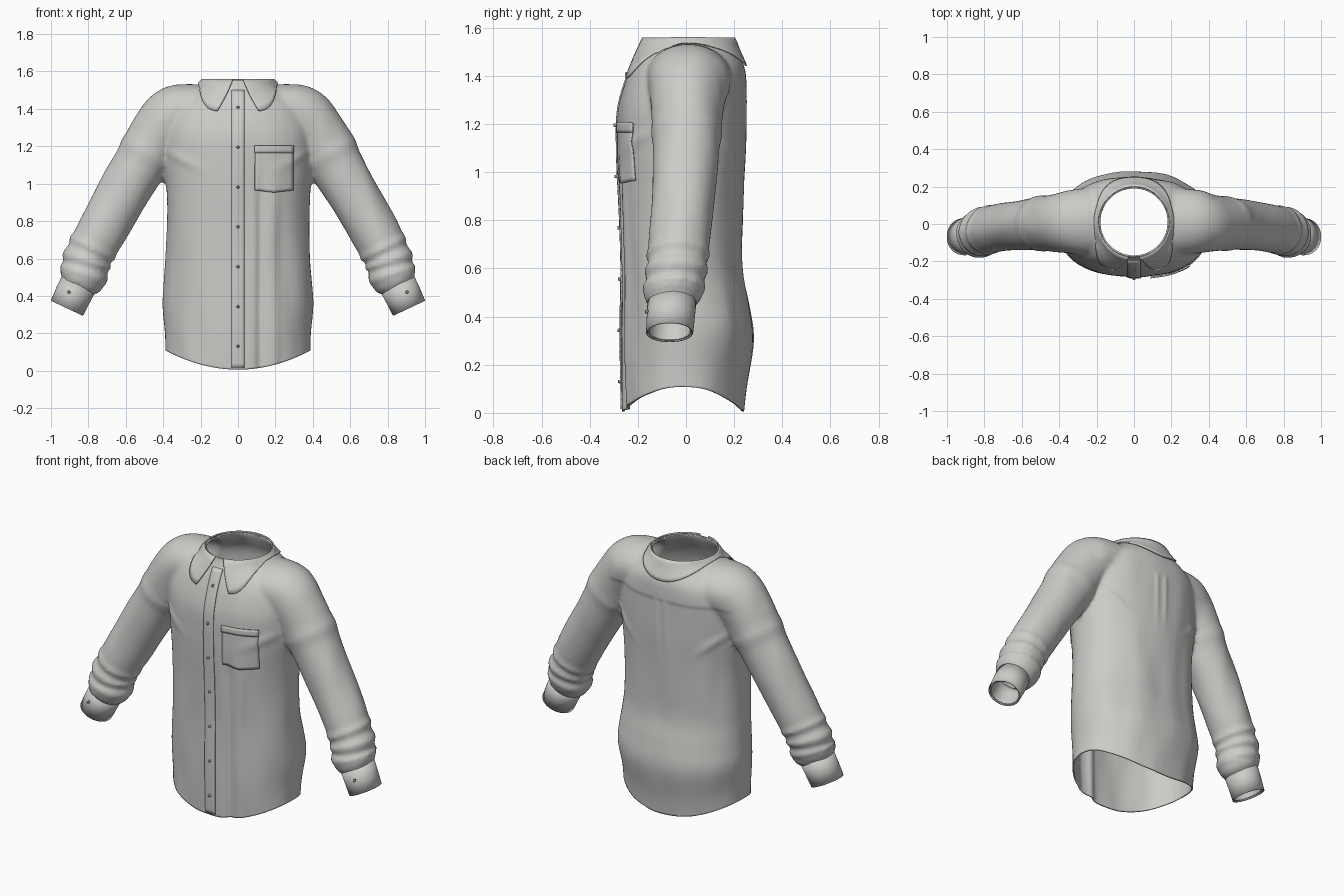
import bpy, bmesh, math
from mathutils import Vector, noise
from mathutils.bvhtree import BVHTree

cube = bpy.data.objects.get("Cube")
if cube:
    bpy.data.objects.remove(cube)


def material(name, rgb):
    m = bpy.data.materials.new(name)
    m.use_nodes = True
    m.diffuse_color = (*rgb, 1)
    m.node_tree.nodes["Principled BSDF"].inputs["Base Color"].default_value = (*rgb, 1)
    return m


FABRIC = material("grey fabric", (0.6, 0.6, 0.58))
BUTTON = material("button grey", (0.3, 0.3, 0.29))


def add(name, bm, mat, thickness=0, offset=-1):
    me = bpy.data.meshes.new(name)
    bm.to_mesh(me)
    bm.free()
    me.materials.clear()
    me.materials.append(mat)
    me.shade_smooth()
    ob = bpy.data.objects.new(name, me)
    bpy.context.collection.objects.link(ob)
    if thickness:
        s = ob.modifiers.new("thickness", "SOLIDIFY")
        s.thickness, s.offset = thickness, offset
    return ob


def spline(pts, steps):
    """Catmull-Rom through tuples of any length."""
    out = []
    for i in range(len(pts) - 1):
        a, b, c, d = (pts[min(max(i + k, 0), len(pts) - 1)] for k in (-1, 0, 1, 2))
        for s in range(steps):
            t = s / steps
            out.append([0.5 * (2 * q + (r - p) * t + (2 * p - 5 * q + 4 * r - w) * t * t
                               + (3 * q - p - 3 * r + w) * t ** 3)
                        for p, q, r, w in zip(a, b, c, d)])
    return out + [list(pts[-1])]


def loft(bm, rings, closed=True, caps=False):
    rows = [[bm.verts.new(p) for p in ring] for ring in rings]
    n = len(rows[0])
    for a, b in zip(rows, rows[1:]):
        for i in range(n if closed else n - 1):
            j = (i + 1) % n
            bm.faces.new((a[i], a[j], b[j], b[i]))
    if caps:
        bm.faces.new(rows[0])
        bm.faces.new(rows[-1])
    bmesh.ops.recalc_face_normals(bm, faces=bm.faces)


def bump(v, centre, width):
    return math.exp(-((v - centre) / width) ** 2)


def ramp(v, lo, hi):
    t = min(max((v - lo) / (hi - lo), 0), 1)
    return t * t * (3 - 2 * t)


ANGLES = [math.tau * i / 48 for i in range(48)]


def power(v, e):
    return math.copysign(abs(v) ** e, v)


# Torso sections: height, half width, front y, back y
TORSO = [(-0.1, .385, -.262, .23), (0.1, .388, -.267, .25), (0.3, .402, -.27, .283),
         (0.45, .397, -.27, .265), (0.6, .386, -.27, .238), (0.8, .38, -.275, .237),
         (0.95, .385, -.28, .24), (1.1, .40, -.283, .245), (1.25, .405, -.28, .246),
         (1.36, .385, -.255, .246), (1.44, .33, -.225, .238), (1.5, .25, -.195, .215),
         (1.55, .186, -.176, .198), (1.64, .184, -.174, .196)]


def torso_ring(z, w, front, back):
    e = 0.9 + 0.1 * ramp(z, 1.4, 1.54)
    mid, half = (front + back) / 2, (back - front) / 2
    return [(w * power(math.cos(a), e), mid + half * power(math.sin(a), e), z) for a in ANGLES]


# Sleeve sections: centre x, y, z, radius across, radius in depth
SLEEVE = [(.16, .01, 1.40, .12, .17), (.25, .01, 1.395, .14, .175), (.34, .01, 1.36, .162, .168),
          (.425, .005, 1.265, .157, .152), (.53, 0, 1.09, .145, .138), (.66, -.012, .87, .136, .13),
          (.79, -.035, .63, .128, .126), (.825, -.05, .52, .127, .125), (.846, -.056, .475, .118, .115),
          (.862, -.06, .445, .092, .094), (.90, -.066, .36, .09, .094), (.95, -.075, .26, .09, .094)]


def sleeve_rings(sections, side):
    rings = []
    for i, (x, y, z, r, ry) in enumerate(sections):
        p, q = sections[max(i - 1, 0)], sections[min(i + 1, len(sections) - 1)]
        t = Vector((q[0] - p[0], 0, q[2] - p[2])).normalized()
        # pushed-up rolls above the cuff, one gather at the upper arm
        roll = .009 * math.sin(z * 88) * ramp(z, .48, .53) * (1 - ramp(z, .66, .74))
        roll += .007 * bump(z, 1.16, .03)
        r, ry = r + roll, ry + roll
        rings.append([(side * (x - t.z * r * math.cos(a)), y + ry * math.sin(a),
                       z + t.x * r * math.cos(a)) for a in ANGLES])
    return rings


# Shirt body: torso and sleeves fused into one skin
bm = bmesh.new()
loft(bm, [torso_ring(*s) for s in spline(TORSO, 5)], caps=True)
for side in (-1, 1):
    loft(bm, sleeve_rings(spline(SLEEVE, 8), side), caps=True)
body = add("shirt_body", bm, FABRIC)
rm = body.modifiers.new("fuse", "REMESH")
rm.mode, rm.voxel_size = "VOXEL", 0.011
fused = bpy.data.meshes.new_from_object(body.evaluated_get(bpy.context.evaluated_depsgraph_get()))
body.modifiers.clear()

bm = bmesh.new()
bm.from_mesh(fused)
bpy.data.meshes.remove(fused)
for _ in range(5):
    bmesh.ops.smooth_vert(bm, verts=bm.verts, factor=0.5, use_axis_x=True, use_axis_y=True, use_axis_z=True)


def cut(point, normal, inside):
    """Open the skin at a plane, in one region only."""
    faces = [f for f in bm.faces if inside(f.calc_center_median())]
    geom = set(faces)
    for f in faces:
        geom.update(f.verts, f.edges)
    bmesh.ops.bisect_plane(bm, geom=list(geom), plane_co=point, plane_no=normal, clear_outer=True)


cut((0, 0, .006), (0, 0, -1), lambda c: abs(c.x) < .5 and c.z < .1)
cut((0, 0, 1.552), (0, 0, 1), lambda c: abs(c.x) < .24 and c.z > 1.5)
for side in (-1, 1):
    cut((side * .911, 0, .34), (side * .447, 0, -.894), lambda c: c.x * side > .6 and c.z < .5)

# Cloth folds, yoke step and curved shirt-tail hem
bm.normal_update()
moves = []
for v in bm.verts:
    x, y, z = v.co
    torso = 1 - ramp(abs(x), .36, .44)
    low = 1 - ramp(z, .85, 1.1)
    d = .006 * noise.noise(Vector((x * 9, y * 9 + 3, z * 2.5))) * (1 - ramp(z, 1.35, 1.5))
    if y < 0:
        d -= torso * low * (.014 * bump(x, .12, .022) - .008 * bump(x, .19, .03))
        d += .007 * bump(z - abs(x) * .5, .98, .03) * bump(abs(x), .3, .09)
    else:
        d += torso * .005 * ramp(z, 1.31, 1.33) * (1 - ramp(z, 1.4, 1.5))
        d += .006 * bump(abs(x), .03, .014) * ramp(z, .9, 1.2) * (1 - ramp(z, 1.3, 1.33))
        d += .007 * bump(z - abs(x) * .8, .86, .03) * bump(abs(x), .3, .08)
    if abs(x) > .6 and z < .47:
        d = 0
    moves.append(v.normal * d)
for v, m in zip(bm.verts, moves):
    v.co += m
    if abs(v.co.x) < .45 and v.co.z < .45:
        v.co.z += .105 * (v.co.x / .39) ** 2 * (1 - max(v.co.z, 0) / .45)
tree = BVHTree.FromBMesh(bm)
bpy.data.objects.remove(body)
body = add("shirt_body", bm, FABRIC, .008)


def surface_y(x, z, side=-1):
    hit = tree.ray_cast(Vector((x, side * 2, z)), Vector((0, -side, 0)))[0]
    return hit.y if hit else None


def patch(name, x0, x1, z0, z1, nx, nz, lift, dip=0):
    """Plate that follows the front of the shirt."""
    bm = bmesh.new()
    rows, last = [], -.26
    for j in range(nz + 1):
        row = []
        for i in range(nx + 1):
            u = i / nx
            x = x0 + (x1 - x0) * u
            z = z0 + (z1 - z0) * j / nz - dip * (1 - abs(2 * u - 1)) * (1 - j / nz)
            last = surface_y(x, z) or last
            row.append((x, last - lift, z))
        rows.append(row)
    loft(bm, rows, closed=False)
    return add(name, bm, FABRIC, .006, 0)


patch("button_placket", -.034, .034, .016, 1.5, 4, 60, .003)
patch("chest_pocket", .09, .295, .965, 1.2, 12, 14, .006, .012)
patch("pocket_hem", .088, .297, 1.165, 1.205, 12, 3, .010)

# Cuffs
CUFF = [(.85, -.058, .468, .1, .102), (.884, -.063, .40, .098, .1), (.915, -.068, .334, .095, .098)]
for side, name in ((-1, "right_cuff"), (1, "left_cuff")):
    bm = bmesh.new()
    loft(bm, sleeve_rings(CUFF, side))
    add(name, bm, FABRIC, .006)

# Collar leaf: folded over the neck, pointed at the front
bm = bmesh.new()
rows = []
for k in range(7):
    s = k / 6
    row = []
    for i in range(-48, 49):
        u = abs(i) / 48
        front, back = ramp(u, .55, 1), 1 - ramp(u, 0, .5)
        a = math.copysign(math.radians(u * (172 - 15 * s * front)), i)
        r = .19 + s * (.022 + .024 * back + .07 * front)
        z = 1.558 - s * (.022 + .095 * back + .146 * front)
        x, y = r * math.sin(a), .01 + r * math.cos(a)
        if abs(y) > .1 and s > 0:
            sign = math.copysign(1, y)
            hit = surface_y(x, z, sign)
            if hit is not None and sign * hit + .01 > sign * y:
                y = hit + sign * .01
        row.append((x, y, z))
    rows.append(row)
loft(bm, rows, closed=False)
add("collar", bm, FABRIC, .007, 0)


def button(name, centre, direction, radius=.0085):
    bm = bmesh.new()
    turn = Vector(direction).to_track_quat("Z", "Y").to_matrix().to_4x4()
    turn.translation = centre
    bmesh.ops.create_cone(bm, cap_ends=True, segments=16, radius1=radius, radius2=radius * .7,
                          depth=.012, matrix=turn)
    add(name, bm, BUTTON)


# Buttons
for i in range(7):
    z = .13 + i * .213
    button(f"front_button_{i + 1}", (0, surface_y(0, z) - .009, z), (0, -1, 0))
for side, name in ((-1, "right_cuff_button"), (1, "left_cuff_button")):
    button(name, (side * .905, -.163, .42), (side * .2, -1, 0))
